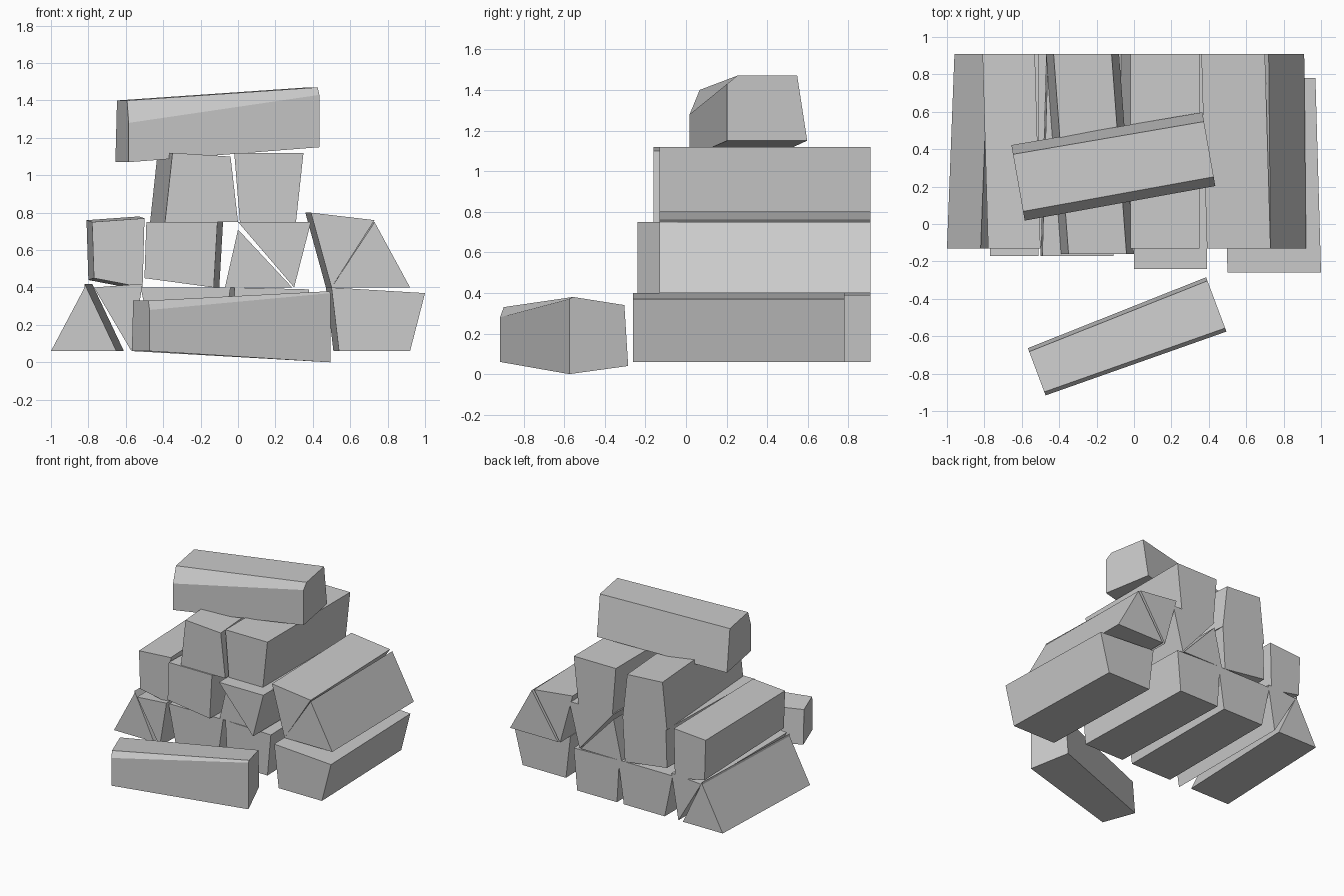
import bpy, bmesh
from mathutils import Vector

cube = bpy.data.objects.get("Cube")
if cube:
    bpy.data.objects.remove(cube, do_unlink=True)

grey = bpy.data.materials.new("bar_grey")
grey.use_nodes = True
grey.diffuse_color = (0.6, 0.6, 0.6, 1)
grey.node_tree.nodes["Principled BSDF"].inputs["Base Color"].default_value = grey.diffuse_color

# Heights where the layers meet, and the common ends of the stacked bars
GROUND, LOWER, MIDDLE, UPPER = 0.06, 0.4, 0.75, 1.12
FRONT, BACK = -0.13, 0.91


def loft(name, near, far):
    """Solid bar between two matching end outlines; coincident points merge."""
    bm = bmesh.new()
    near_ring = [bm.verts.new(point) for point in near]
    far_ring = [bm.verts.new(point) for point in far]
    bm.faces.new(near_ring)
    bm.faces.new(reversed(far_ring))
    for i in range(len(near_ring)):
        bm.faces.new((near_ring[i - 1], far_ring[i - 1], far_ring[i], near_ring[i]))
    bmesh.ops.remove_doubles(bm, verts=bm.verts, dist=0.001)
    bmesh.ops.recalc_face_normals(bm, faces=bm.faces)
    mesh = bpy.data.meshes.new(name)
    bm.to_mesh(mesh)
    bm.free()
    mesh.materials.append(grey)
    bpy.context.collection.objects.link(bpy.data.objects.new(name, mesh))


def stacked_bar(name, bottom, top, base, crown, front=FRONT, back=BACK,
                shift=0, tilt=0, rise=0, flare=0):
    """Bar running front to back; base and crown are its left and right limits
    in x. The back end moves by shift, the crown's right edge is raised by tilt,
    the base's left edge by rise, and the back end grows in height by flare."""
    def outline(y, move, grow):
        left, right = base
        crown_left, crown_right = crown
        return [(left + move, y, bottom + rise - grow),
                (right + move, y, bottom - grow),
                (crown_right + move, y, top + tilt + grow),
                (crown_left + move, y, top + grow)]
    loft(name, outline(front, 0, 0), outline(back, shift, flare))


def loose_bar(name, start, end, start_size, end_size, lean, pinch=0):
    """Bar between two points, with one bevelled long edge on its front side.
    Sizes are width, height and bevel drop; pinch narrows the end's back side."""
    start, end = Vector(start), Vector(end)
    across = Vector((start.y - end.y, end.x - start.x, 0)).normalized()
    up = Vector((0, 0, 1))

    def outline(centre, size, squeeze):
        width, height, drop = size
        half = width / 2
        section = [(-half, -squeeze), (-half, height + squeeze - drop),
                   (lean - half, height + squeeze),
                   (half - lean, height - squeeze), (half, squeeze)]
        return [centre + across * side + up * rise for side, rise in section]
    loft(name, outline(start, start_size, 0), outline(end, end_size, pinch))


# Bottom layer
stacked_bar("bottom_left_wedge", GROUND, LOWER, base=(-1, -0.65), crown=(-0.82, -0.82),
            shift=0.04, tilt=0.02)
stacked_bar("bottom_inverted_wedge", GROUND, LOWER, base=(-0.57, -0.57), crown=(-0.77, -0.51),
            front=-0.17, tilt=0.02)
stacked_bar("bottom_left_block", GROUND, LOWER, base=(-0.45, -0.09), crown=(-0.52, -0.04))
stacked_bar("bottom_middle_block", GROUND, LOWER, base=(0, 0.35), crown=(-0.02, 0.38),
            shift=-0.03, tilt=-0.01)
stacked_bar("bottom_right_block", GROUND, LOWER, base=(0.54, 0.92), crown=(0.5, 1),
            front=-0.26, back=0.78, shift=-0.03, tilt=-0.03)

# Middle layer
stacked_bar("middle_left_block", LOWER, MIDDLE, base=(-0.77, -0.51), crown=(-0.78, -0.5),
            shift=-0.03, tilt=0.02, rise=0.05, flare=0.01)
stacked_bar("middle_inner_block", LOWER, MIDDLE, base=(-0.5, -0.13), crown=(-0.49, -0.11),
            front=-0.17, shift=0.03, rise=0.05)
stacked_bar("middle_wedge", LOWER, 0.71, base=(-0.07, 0.29), crown=(0, 0))
stacked_bar("middle_inverted_wedge", LOWER, MIDDLE, base=(0.3, 0.3), crown=(0, 0.39),
            front=-0.24)
stacked_bar("right_inverted_wedge", LOWER, 0.8, base=(0.5, 0.5), crown=(0.39, 0.73),
            shift=-0.03, tilt=-0.04)
stacked_bar("right_wedge", LOWER, MIDDLE, base=(0.5, 0.92), crown=(0.73, 0.73), shift=-0.01)

# Upper layer
stacked_bar("upper_left_block", MIDDLE, UPPER, base=(-0.39, 0), crown=(-0.35, -0.04),
            front=-0.16, shift=-0.08, tilt=-0.02)
stacked_bar("upper_right_block", MIDDLE, UPPER, base=(0.01, 0.31), crown=(-0.02, 0.35))

# Loose bars: one lying across the top, one on the ground in front
loose_bar("top_bar", start=(-0.62, 0.22, 1.07), end=(0.4, 0.4, 1.15),
          start_size=(0.41, 0.33, 0.12), end_size=(0.4, 0.32, 0.04), lean=0.05)
loose_bar("front_bar", start=(-0.52, -0.79, GROUND), end=(0.44, -0.43, 0.02),
          start_size=(0.27, 0.27, 0.05), end_size=(0.31, 0.34, 0.01), lean=0.02, pinch=0.02)
